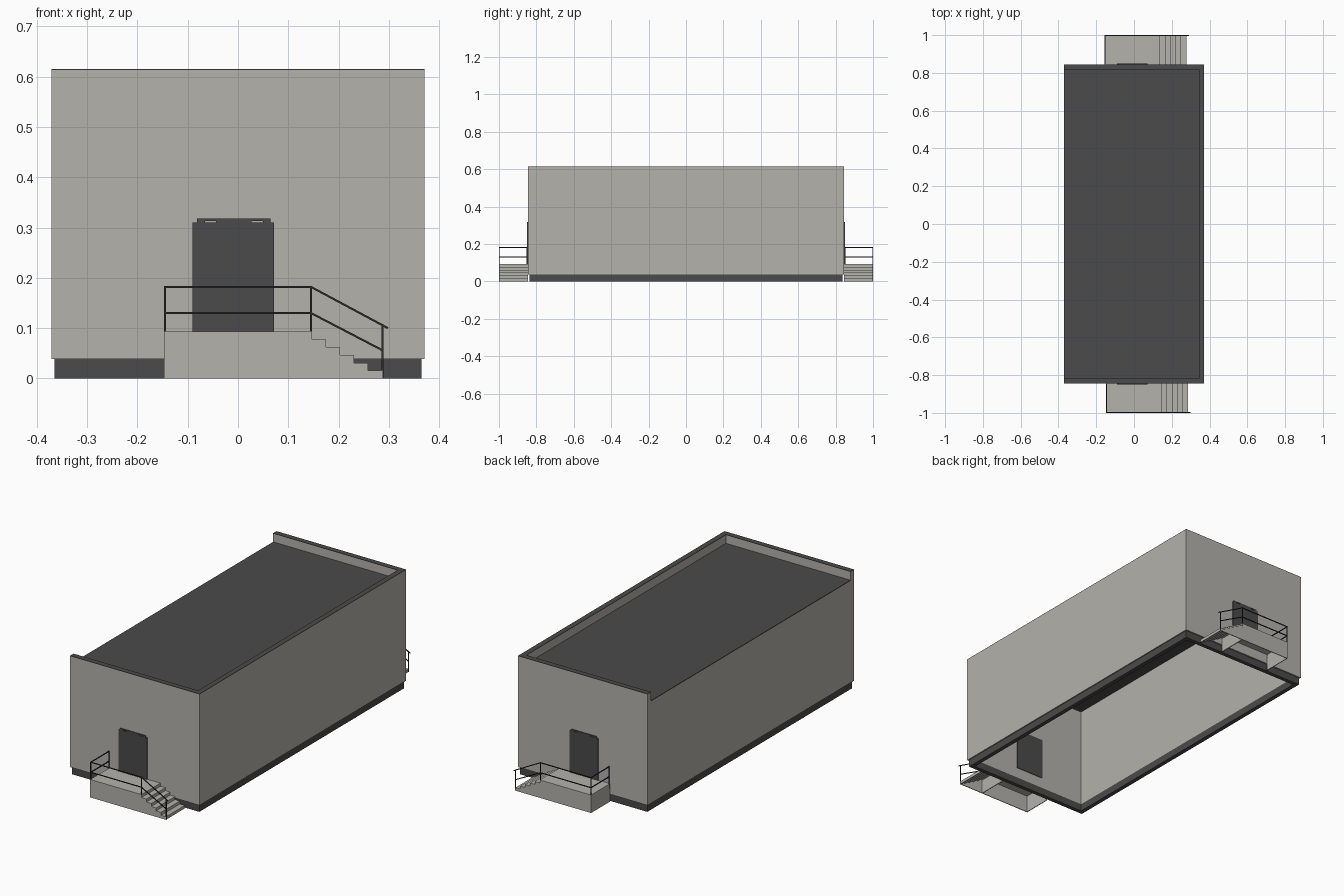
import bpy
import bmesh
from mathutils import Vector

old = bpy.data.objects.get("Cube")
if old:
    bpy.data.objects.remove(old, do_unlink=True)


def material(name, rgb):
    m = bpy.data.materials.new(name)
    m.use_nodes = True
    m.diffuse_color = (*rgb, 1)
    m.node_tree.nodes["Principled BSDF"].inputs["Base Color"].default_value = (*rgb, 1)
    return m


CONCRETE = material("warm_grey_concrete", (0.456, 0.445, 0.41))
DARK = material("dark_grey", (0.069, 0.069, 0.069))
METAL = material("black_metal", (0.026, 0.026, 0.026))


def finish(name, bm, mat):
    bmesh.ops.recalc_face_normals(bm, faces=bm.faces)
    mesh = bpy.data.meshes.new(name)
    bm.to_mesh(mesh)
    bm.free()
    mesh.materials.append(mat)
    bpy.context.collection.objects.link(bpy.data.objects.new(name, mesh))


def add_box(bm, xs, ys, zs):
    lo = Vector((min(xs), min(ys), min(zs)))
    hi = Vector((max(xs), max(ys), max(zs)))
    verts = bmesh.ops.create_cube(bm, size=1)["verts"]
    for v in verts:
        v.co = (lo + hi) / 2 + v.co * (hi - lo)


def boxes(name, mat, *items):
    bm = bmesh.new()
    for item in items:
        add_box(bm, *item)
    finish(name, bm, mat)


def prism(bm, profile, y0, y1):
    # Extrude an x-z profile along y
    face = bm.faces.new([bm.verts.new((x, y0, z)) for x, z in profile])
    new = bmesh.ops.extrude_face_region(bm, geom=[face])["geom"]
    for v in new:
        if isinstance(v, bmesh.types.BMVert):
            v.co.y = y1


# Main shell dimensions
X, Y, T = 0.371, 0.845, 0.028
BASE, ROOF, TOP = 0.038, 0.57, 0.613
PX, PY = 0.365, 0.838
IX, IY = X - T, Y - T

# Plinth ring, open underneath
boxes("plinth", DARK,
      ((-PX, PX), (-PY, -IY), (0, BASE)),
      ((-PX, PX), (IY, PY), (0, BASE)),
      ((-PX, -IX), (-IY, IY), (0, BASE)),
      ((IX, PX), (-IY, IY), (0, BASE)))

# Walls rise into a parapet on three sides; the left-hand eave is open
for side, label in ((-1, "front"), (1, "back")):
    boxes(label + "_wall", CONCRETE, ((-X, X), (side * IY, side * Y), (BASE, TOP)))
    boxes(label + "_coping", DARK, ((-X, X), (side * IY, side * Y), (TOP, TOP + 0.002)))
boxes("left_wall", CONCRETE, ((IX, X), (-IY, IY), (BASE, TOP)))
boxes("left_coping", DARK, ((IX, X), (-IY, IY), (TOP, TOP + 0.002)))
boxes("right_wall", CONCRETE, ((-X, -IX), (-IY, IY), (BASE, ROOF - 0.004)))
boxes("roof", DARK, ((-X, IX), (-IY, IY), (ROOF - 0.004, ROOF)))

# Entrance dimensions
LAND, OUT, H = 0.147, 1.0, 0.093
STEPS, RUN, PANEL, R = 5, 0.028, 0.004, 0.002
RISE = H / (STEPS + 1)
END = LAND + STEPS * RUN


def bar(bm, a, b):
    # Thin square rail between two points
    a, b = Vector(a), Vector(b)
    d = b - a
    verts = bmesh.ops.create_cube(bm, size=1)["verts"]
    turn = d.to_track_quat("Z", "Y")
    for v in verts:
        v.co = (a + b) / 2 + turn @ Vector((v.co.x * 2 * R, v.co.y * 2 * R, v.co.z * d.length))


def entrance(side, label, dx):
    wall, out = side * Y, side * OUT

    # Door leaf passing through the wall, with its head fitting
    face = side * (Y + 0.004)
    inner = side * (IY - 0.003)
    boxes(label + "_door", DARK, ((-0.09, 0.072), (inner, face), (H, 0.31)))
    boxes(label + "_door_head", DARK,
          ((-0.082, 0.065), (wall, face), (0.313, 0.318)),
          *[((a, b), (wall, face), (0.31, 0.313))
            for a, b in ((-0.082, -0.066), (-0.044, 0.027), (0.05, 0.065))])

    # Hollow landing made of panels
    boxes(label + "_landing", CONCRETE,
          ((dx - LAND, dx + LAND), (wall, out), (H - PANEL, H)),
          ((dx - LAND, dx - LAND + PANEL), (wall, out), (0, H - PANEL)),
          ((dx + LAND - PANEL, dx + LAND), (wall, out), (0, H - PANEL)),
          ((dx - LAND, dx + LAND), (out - side * PANEL, out), (0, H - PANEL)))

    # Stepped side panel, treads and risers
    bm = bmesh.new()
    profile = [(dx + END, 0), (dx + LAND, 0)]
    for i in range(STEPS):
        z = H - (i + 1) * RISE
        x0, x1 = dx + LAND + i * RUN, dx + LAND + (i + 1) * RUN
        profile += [(x0, z), (x1, z)]
        add_box(bm, (x0, x1), (wall, out - side * PANEL), (z - PANEL, z))
        add_box(bm, (x1 - PANEL, x1), (wall, out - side * PANEL), (z - RISE, z - PANEL))
    prism(bm, profile, out - side * PANEL, out)
    finish(label + "_steps", bm, CONCRETE)

    # Railing round the landing and down the outer side of the steps
    bm = bmesh.new()
    y, near = side * (OUT - R), side * (Y + 0.005)
    left, right, foot = dx - LAND + R, dx + LAND - R, dx + END
    for z, z_end, x_end in ((0.182, 0.1, foot + 0.011), (0.13, 0.056, foot)):
        bar(bm, (left, near, z), (left, y, z))
        bar(bm, (left, y, z), (right, y, z))
        bar(bm, (right, y, z), (x_end, y, z_end))
    for x, py, z0, z1 in ((left, near, 0.07, 0.184), (left, y, 0.07, 0.184),
                          (right, y, 0.07, 0.184), (foot, y, 0, 0.107)):
        bar(bm, (x, py, z0), (x, py, z1))
    finish(label + "_railing", bm, METAL)


entrance(-1, "front", 0)
entrance(1, "back", -0.009)
